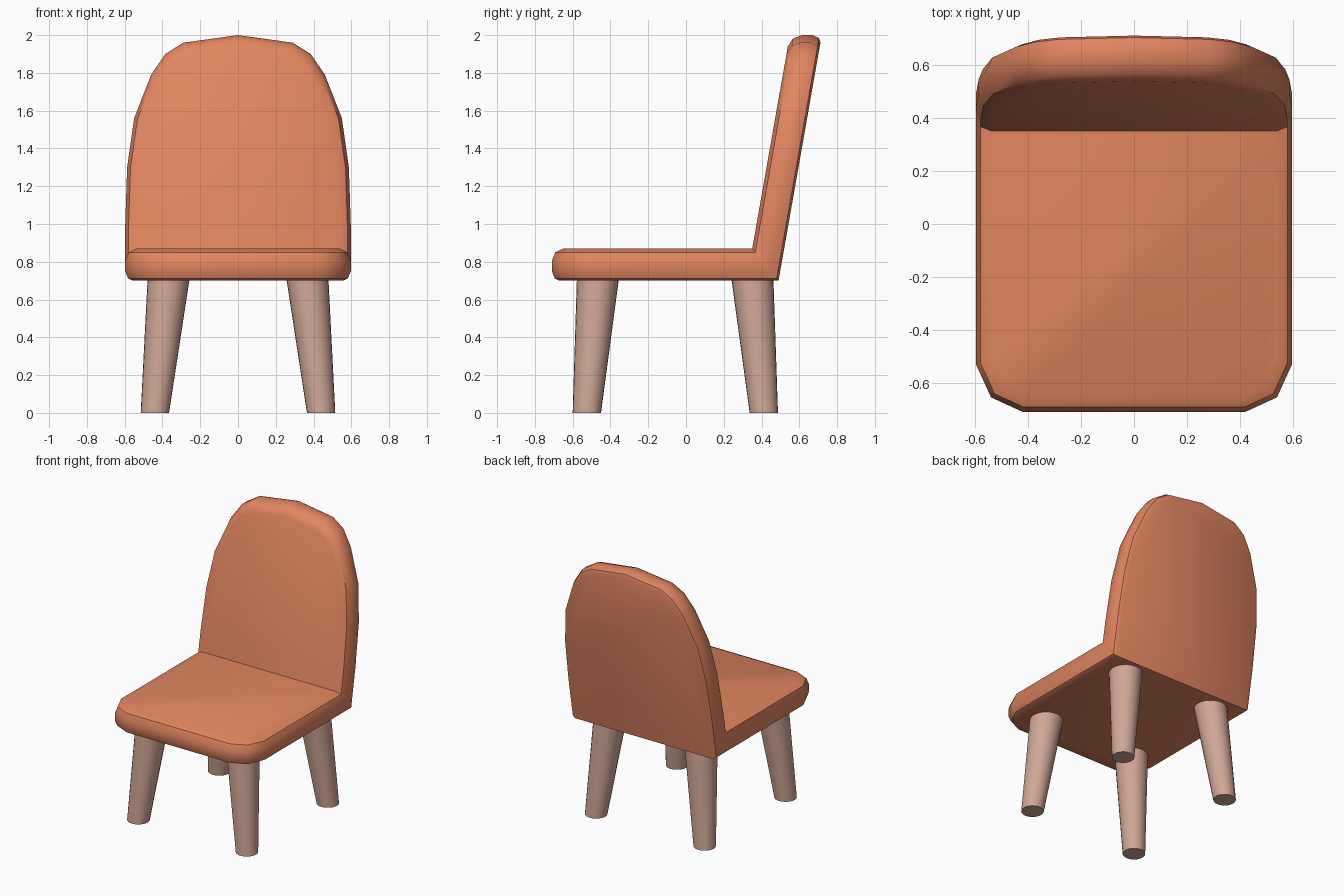
import bpy, bmesh, math
from mathutils import Vector

if "Cube" in bpy.data.objects:
    bpy.data.objects.remove(bpy.data.objects["Cube"])


def material(name, rgb):
    m = bpy.data.materials.new(name)
    m.diffuse_color = (*rgb, 1)
    m.use_nodes = True
    m.node_tree.nodes["Principled BSDF"].inputs["Base Color"].default_value = m.diffuse_color
    return m


ORANGE = material("terracotta upholstery", (0.76, 0.238, 0.117))
WOOD = material("pale pink wood", (0.64, 0.385, 0.305))


def finish(bm, name, mat, angle):
    bmesh.ops.recalc_face_normals(bm, faces=bm.faces[:])
    me = bpy.data.meshes.new(name)
    bm.to_mesh(me)
    bm.free()
    me.materials.append(mat)
    ob = bpy.data.objects.new(name, me)
    bpy.context.collection.objects.link(ob)
    bpy.ops.object.select_all(action='DESELECT')
    ob.select_set(True)
    bpy.context.view_layer.objects.active = ob
    bpy.ops.object.shade_smooth_by_angle(angle=math.radians(angle))
    return ob


def inset_outline(pts, d):
    """Move each corner of a counter-clockwise outline inward by d."""
    out = []
    for i, p in enumerate(pts):
        e1 = (p - pts[i - 1]).normalized()
        e2 = (pts[(i + 1) % len(pts)] - p).normalized()
        n1, n2 = Vector((-e1.y, e1.x)), Vector((-e2.y, e2.x))
        out.append(p + (n1 + n2) * d / (1 + n1.dot(n2)))
    return out


# Seat and backrest: one shell, unfolded outline (x, s); s < 0 is seat, s > 0 back
half = [(0.42, -1.20), (0.54, -1.145), (0.597, -1.02), (0.597, 0), (0.597, 0.3),
        (0.587, 0.6), (0.55, 0.86), (0.46, 1.09), (0.385, 1.20), (0.29, 1.26)]
outline = [Vector(p) for p in half + [(0, 1.30)] + [(-x, s) for x, s in reversed(half)]]
# Rim cross-section: (inset, height above the underside)
rim = [(0.04, 0), (0.015, 0.012), (0, 0.05), (0, 0.105), (0.018, 0.15), (0.06, 0.17)]
LEAN = 0.176


def fold(p, t):
    crease_y = 0.49 - 0.82 * t
    if abs(p.y) < 1e-4:
        return (p.x, crease_y, 0.7 + t)
    if p.y < 0:
        return (p.x, 0.49 + p.y, 0.7 + t)
    return (p.x, crease_y + LEAN * (p.y - t), 0.7 + p.y)


bm = bmesh.new()
rings = [[bm.verts.new(fold(p, t)) for p in inset_outline(outline, d)] for d, t in rim]
n = len(outline)
for a, b in zip(rings, rings[1:]):
    for i in range(n):
        j = (i + 1) % n
        bm.faces.new((a[i], a[j], b[j], b[i]))
right, left = 3, n - 4          # crease corners
for r in (rings[0], rings[-1]):
    bm.faces.new(r[right:left + 1])
    bm.faces.new(r[left:] + r[:right + 1])
finish(bm, "seat_and_backrest", ORANGE, 40)


# Legs: tapered and splayed, with level ends
def leg(name, foot, top, sides=24):
    bm = bmesh.new()
    rings = []
    for (x, y), z, r in ((foot, 0, 0.075), (top, 0.705, 0.111)):
        rings.append([bm.verts.new((x + r * math.cos(k * math.tau / sides),
                                    y + r * math.sin(k * math.tau / sides), z))
                      for k in range(sides)])
    a, b = rings
    for i in range(sides):
        j = (i + 1) % sides
        bm.faces.new((a[i], a[j], b[j], b[i]))
    bm.faces.new(a)
    bm.faces.new(b)
    finish(bm, name, WOOD, 40)


for side, sx in (("right", 1), ("left", -1)):
    leg("front_leg_" + side, (0.44 * sx, -0.525), (0.368 * sx, -0.467))
    leg("rear_leg_" + side, (0.44 * sx, 0.412), (0.368 * sx, 0.352))
